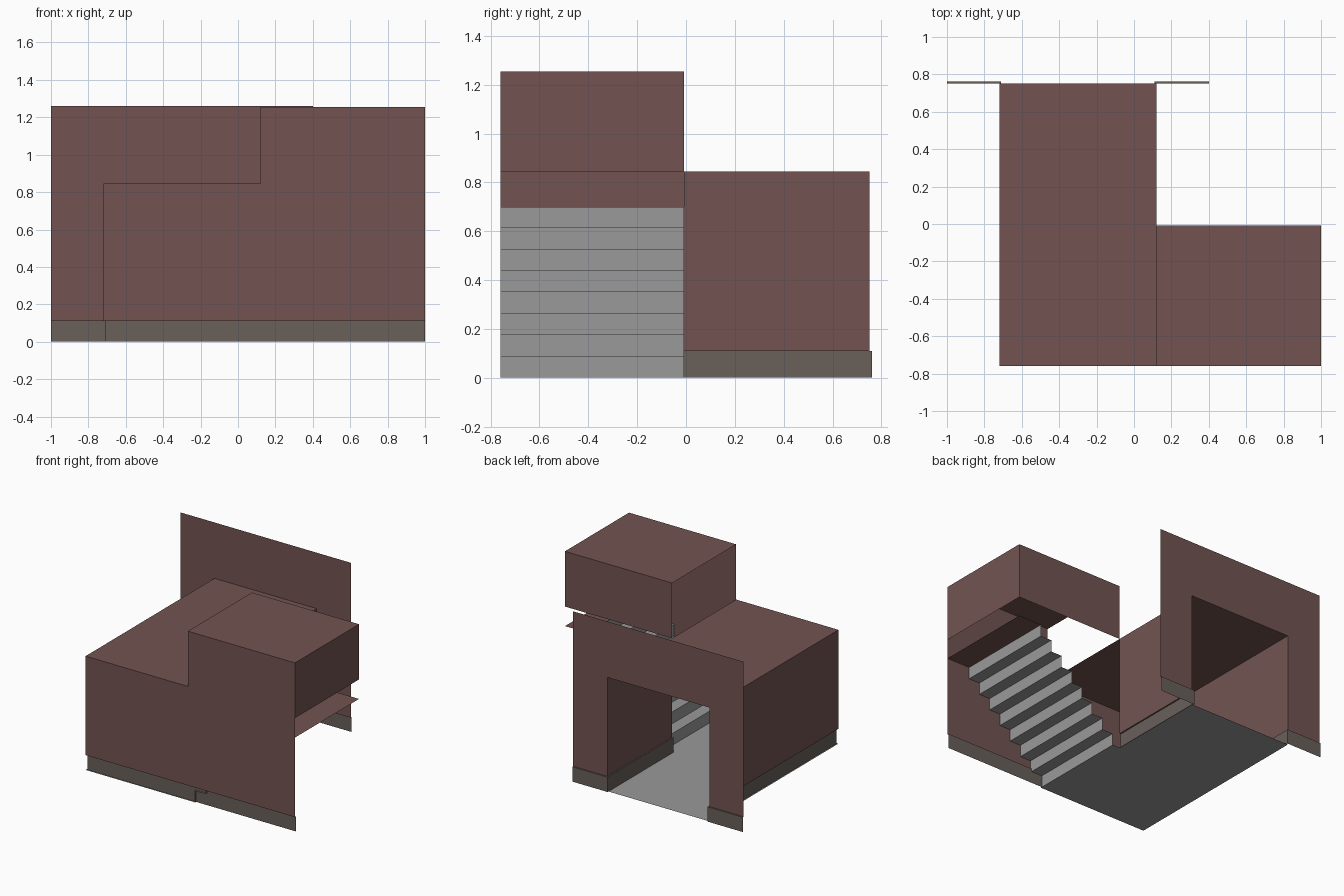
import bpy, bmesh

if "Cube" in bpy.data.objects:
    bpy.data.objects.remove(bpy.data.objects["Cube"])


def material(name, rgb):
    m = bpy.data.materials.new(name)
    m.diffuse_color = (*rgb, 1)
    m.use_nodes = True
    m.node_tree.nodes["Principled BSDF"].inputs["Base Color"].default_value = m.diffuse_color
    return m


BROWN = material("brown wall", (0.168, 0.088, 0.083))
GREY = material("grey floor", (0.32, 0.32, 0.32))
TRIM = material("taupe skirting", (0.138, 0.115, 0.102))

# Main dimensions
XL, XR, XE = -0.72, 0.12, 1.0        # passage left, passage right, stair end
YF, YM, YB = -0.76, -0.008, 0.752    # front wall, stairwell edge, back wall
SK, ROOF, TOP = 0.11, 0.845, 1.255   # skirting, passage roof, stairwell roof
T = 0.01                             # skirting thickness
STEPS, X0, X1, LAND = 8, 0.18, 0.81, 0.70


def rect(axis, c, a, b):
    """Corners of a rectangle at height c on an axis; a, b span the other two axes."""
    pts = [(a[0], b[0]), (a[1], b[0]), (a[1], b[1]), (a[0], b[1])]
    if axis == 'x':
        return [(c, u, v) for u, v in pts]
    if axis == 'y':
        return [(u, c, v) for u, v in pts]
    return [(u, v, c) for u, v in pts]


def sheet(name, polys, mat):
    bm = bmesh.new()
    for poly in polys:
        bm.faces.new([bm.verts.new(p) for p in poly])
    bmesh.ops.remove_doubles(bm, verts=bm.verts, dist=1e-5)
    me = bpy.data.meshes.new(name)
    bm.to_mesh(me)
    bm.free()
    me.materials.append(mat)
    ob = bpy.data.objects.new(name, me)
    bpy.context.collection.objects.link(ob)
    return ob


# Passage walls and roof
sheet("passage_left_wall", [rect('x', XL, (YF, YB), (SK, ROOF))], BROWN)
sheet("passage_right_wall", [rect('x', XR, (YM, YB), (SK, ROOF))], BROWN)
sheet("passage_roof", [rect('z', ROOF, (XL, XR), (YF, YB))], BROWN)

# Stepped front wall as a single profile
profile = [(XL, SK), (XE, SK), (XE, TOP), (XR, TOP), (XR, ROOF), (XL, ROOF)]
sheet("front_wall", [[(x, YF, z) for x, z in profile]], BROWN)

# Stairwell hood, open underneath and towards the passage
sheet("stairwell_hood", [
    rect('z', TOP, (XR, XE), (YF, YM)),
    rect('y', YM, (XR, XE), (ROOF, TOP)),
    rect('x', XE, (YF, YM), (ROOF, TOP)),
], BROWN)

# Back wall with doorway, as one arch-shaped profile
arch = [(-1, SK), (XL, SK), (XL, ROOF), (XR, ROOF), (XR, SK),
        (0.4, SK), (0.4, 1.26), (-1, 1.26)]
sheet("doorway_wall", [[(x, YB, z) for x, z in arch]], BROWN)

# Floor, stairs and landing
sheet("floor", [rect('z', 0, (XL, XR), (YM, YB)),
                rect('z', 0, (XL, X0), (YF, YM))], GREY)
run, rise = (X1 - X0) / (STEPS - 1), LAND / STEPS
stairs = []
for i in range(STEPS):
    x, z = X0 + i * run, i * rise
    stairs.append(rect('x', x, (YF, YM), (z, z + rise)))
    if i < STEPS - 1:
        stairs.append(rect('z', z + rise, (x, x + run), (YF, YM)))
sheet("stairs", stairs, GREY)
sheet("landing", [rect('z', LAND, (X1, XE), (YF, YM))], BROWN)


# Skirting: a face standing proud of the wall plus a narrow top ledge
def skirting(name, path, wall):
    polys = []
    for i in range(len(path) - 1):
        (ax, ay), (bx, by) = path[i], path[i + 1]
        (cx, cy), (dx, dy) = wall[i], wall[i + 1]
        polys.append([(ax, ay, 0), (bx, by, 0), (bx, by, SK), (ax, ay, SK)])
        polys.append([(ax, ay, SK), (bx, by, SK), (dx, dy, SK), (cx, cy, SK)])
    sheet(name, polys, TRIM)


skirting("left_skirting",
         [(-1, YB + T), (XL + T, YB + T), (XL + T, YF + T), (XE, YF + T)],
         [(-1, YB), (XL, YB), (XL, YF), (XE, YF)])
skirting("right_skirting",
         [(0.4, YB + T), (XR - T, YB + T), (XR - T, YM)],
         [(0.4, YB), (XR, YB), (XR, YM)])
